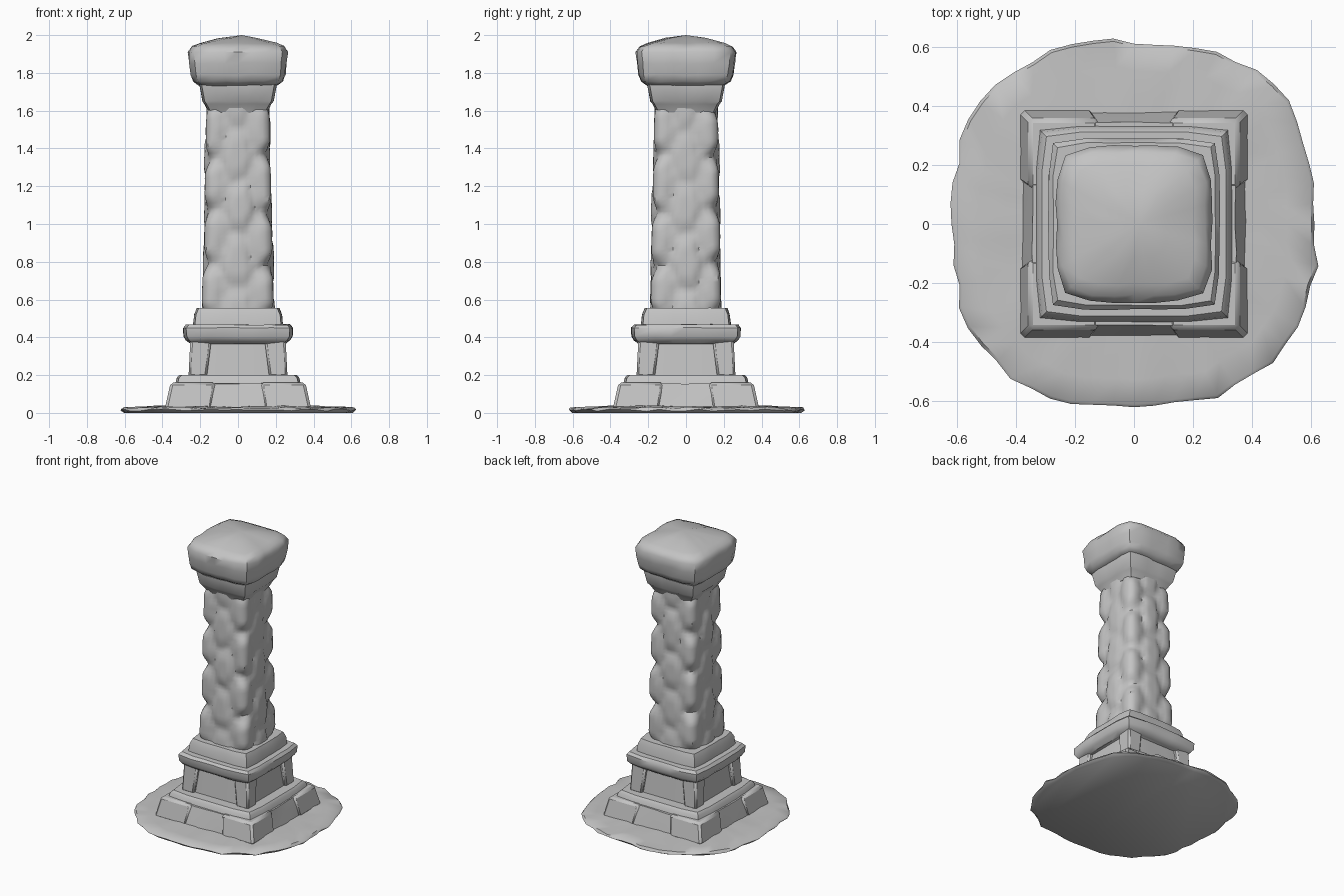
import bpy, bmesh, math, random

if "Cube" in bpy.data.objects:
    bpy.data.objects.remove(bpy.data.objects["Cube"])

random.seed(4)
stone = bpy.data.materials.new("grey_stone")
stone.diffuse_color = (0.55, 0.55, 0.55, 1)
stone.use_nodes = True
stone.node_tree.nodes["Principled BSDF"].inputs["Base Color"].default_value = stone.diffuse_color


def finish(name, bm, angle=38):
    bmesh.ops.recalc_face_normals(bm, faces=bm.faces[:])
    me = bpy.data.meshes.new(name)
    bm.to_mesh(me)
    bm.free()
    me.shade_smooth()
    me.set_sharp_from_angle(angle=math.radians(angle))
    me.materials.append(stone)
    ob = bpy.data.objects.new(name, me)
    bpy.context.collection.objects.link(ob)
    return ob


def squircle(t, half, n):
    """Radius of a rounded square at angle t; a larger n is squarer."""
    return half / (abs(math.cos(t)) ** n + abs(math.sin(t)) ** n) ** (1 / n)


def loft(name, zs, radius, segs, jitter=0.0, angle=38, top=None):
    """Stack rings whose radius comes from radius(ring_index, angle)."""
    bm = bmesh.new()
    rings = []
    for i, z in enumerate(zs):
        ring = []
        for k in range(segs):
            t = 2 * math.pi * k / segs
            r = radius(i, t) + random.uniform(-jitter, jitter)
            ring.append(bm.verts.new((r * math.cos(t), r * math.sin(t),
                                      z + random.uniform(-jitter, jitter))))
        rings.append(ring)
    for a, b in zip(rings, rings[1:]):
        for k in range(segs):
            j = (k + 1) % segs
            bm.faces.new((a[k], a[j], b[j], b[k]))
    bm.faces.new(rings[0])
    if top is None:
        bm.faces.new(rings[-1])
    else:
        tip = bm.verts.new((0.02, 0, top))
        for k in range(segs):
            bm.faces.new((rings[-1][k], rings[-1][(k + 1) % segs], tip))
    return finish(name, bm, angle)


def tier(name, levels, segs=24, jitter=0.0, angle=38, top=None):
    """Square tier from (z, half width, squareness) levels."""
    return loft(name, [l[0] for l in levels],
                lambda i, t: squircle(t, levels[i][1], levels[i][2]),
                segs, jitter, angle, top)


def corner_blocks(name, z0, z1, in0, out0, in1, out1, bevel):
    """Four tapered blocks, one at each corner."""
    for sx in (-1, 1):
        for sy in (-1, 1):
            bm = bmesh.new()
            low, high = [], []
            for ring, z, a, b in ((low, z0, in0, out0), (high, z1, in1, out1)):
                for x, y in ((a, a), (b, a), (b, b), (a, b)):
                    ring.append(bm.verts.new((sx * x, sy * y, z)))
            bm.faces.new(low)
            bm.faces.new(high)
            for k in range(4):
                j = (k + 1) % 4
                bm.faces.new((low[k], low[j], high[j], high[k]))
            bmesh.ops.bevel(bm, geom=bm.edges[:], offset=bevel, segments=1,
                            affect='EDGES')
            side = ("front" if sy < 0 else "back") + ("_left" if sx < 0 else "_right")
            finish(name + "_" + side, bm)


# Ragged ground patch
def ground():
    bm = bmesh.new()
    segs = 56
    rim = [random.uniform(-0.014, 0.012) for _ in range(segs)]
    rings = []
    for f, z, dz in ((0.97, 0.0, 0), (1.0, 0.014, 0.006), (0.985, 0.026, 0.006),
                     (0.85, 0.03, 0.005), (0.7, 0.034, 0.006), (0.4, 0.036, 0)):
        ring = []
        for k in range(segs):
            t = 2 * math.pi * k / segs
            r = (squircle(t, 0.62, 2.5) + rim[k]) * f
            ring.append(bm.verts.new((r * math.cos(t), r * math.sin(t),
                                      z + random.uniform(-dz, dz))))
        rings.append(ring)
    for a, b in zip(rings, rings[1:]):
        for k in range(segs):
            j = (k + 1) % segs
            bm.faces.new((a[k], a[j], b[j], b[k]))
    bm.faces.new(rings[0])
    bm.faces.new(rings[-1])
    finish("ground_patch", bm, 50)


ground()

# Stepped plinth with proud corner stones
tier("plinth", [(0.02, 0.38, 18), (0.10, 0.36, 18), (0.155, 0.345, 18)], jitter=0.003)
corner_blocks("plinth_corner", 0.02, 0.16, 0.14, 0.388, 0.12, 0.357, 0.014)
tier("plinth_step", [(0.14, 0.335, 18), (0.185, 0.325, 18), (0.2, 0.312, 14)])

# Pedestal with recessed panels between corner posts
tier("pedestal_core", [(0.19, 0.245, 20), (0.39, 0.225, 20)])
corner_blocks("pedestal_corner", 0.19, 0.39, 0.165, 0.262, 0.14, 0.252, 0.012)

# Moulding and collar under the shaft
tier("pedestal_moulding", [(0.365, 0.25, 14), (0.385, 0.275, 12), (0.405, 0.288, 12),
                           (0.45, 0.29, 12), (0.468, 0.275, 12)], jitter=0.002)
tier("shaft_collar", [(0.46, 0.238, 16), (0.52, 0.232, 16), (0.555, 0.218, 14)],
     jitter=0.002)

# Shaft of staggered bulging stones
SEGS, RINGS, Z0, Z1 = 48, 52, 0.54, 1.66
zs = [Z0 + (Z1 - Z0) * i / (RINGS - 1) for i in range(RINGS)]
centres = []
for col in range(8):
    for row in range(-1, 5):
        z = 0.65 + 0.285 * row + (0.0 if col % 2 else 0.14)
        centres.append((col + random.uniform(-0.12, 0.12),
                        z + random.uniform(-0.03, 0.03),
                        random.uniform(-0.006, 0.004)))


def shaft_radius(i, t):
    z, u = zs[i], t / (math.pi / 4)
    near = []
    for cu, cz, bump in centres:
        du = (u - cu + 4) % 8 - 4
        near.append((math.hypot(du * 0.17, (z - cz) * 0.62), bump))
    near.sort()
    edge = near[1][0] - near[0][0]
    f = min(1.0, edge / 0.085) ** 0.7
    half = 0.193 - 0.025 * (z - Z0) / (Z1 - Z0)
    inner = squircle(t, half * 0.89, 3.2)
    outer = squircle(t, half, 8) + near[0][1]
    return inner + (outer - inner) * f


loft("stone_shaft", zs, shaft_radius, SEGS, angle=45)

# Capital: flared neck and domed block
tier("capital_neck", [(1.59, 0.155, 8), (1.635, 0.176, 12), (1.65, 0.188, 12),
                      (1.73, 0.203, 12), (1.76, 0.205, 12)], jitter=0.002)
tier("capital_block", [(1.735, 0.205, 9), (1.755, 0.235, 7), (1.79, 0.25, 6),
                       (1.85, 0.257, 6), (1.91, 0.264, 6), (1.94, 0.243, 6),
                       (1.957, 0.205, 6), (1.982, 0.11, 4)],
     jitter=0.004, angle=45, top=2.0)
